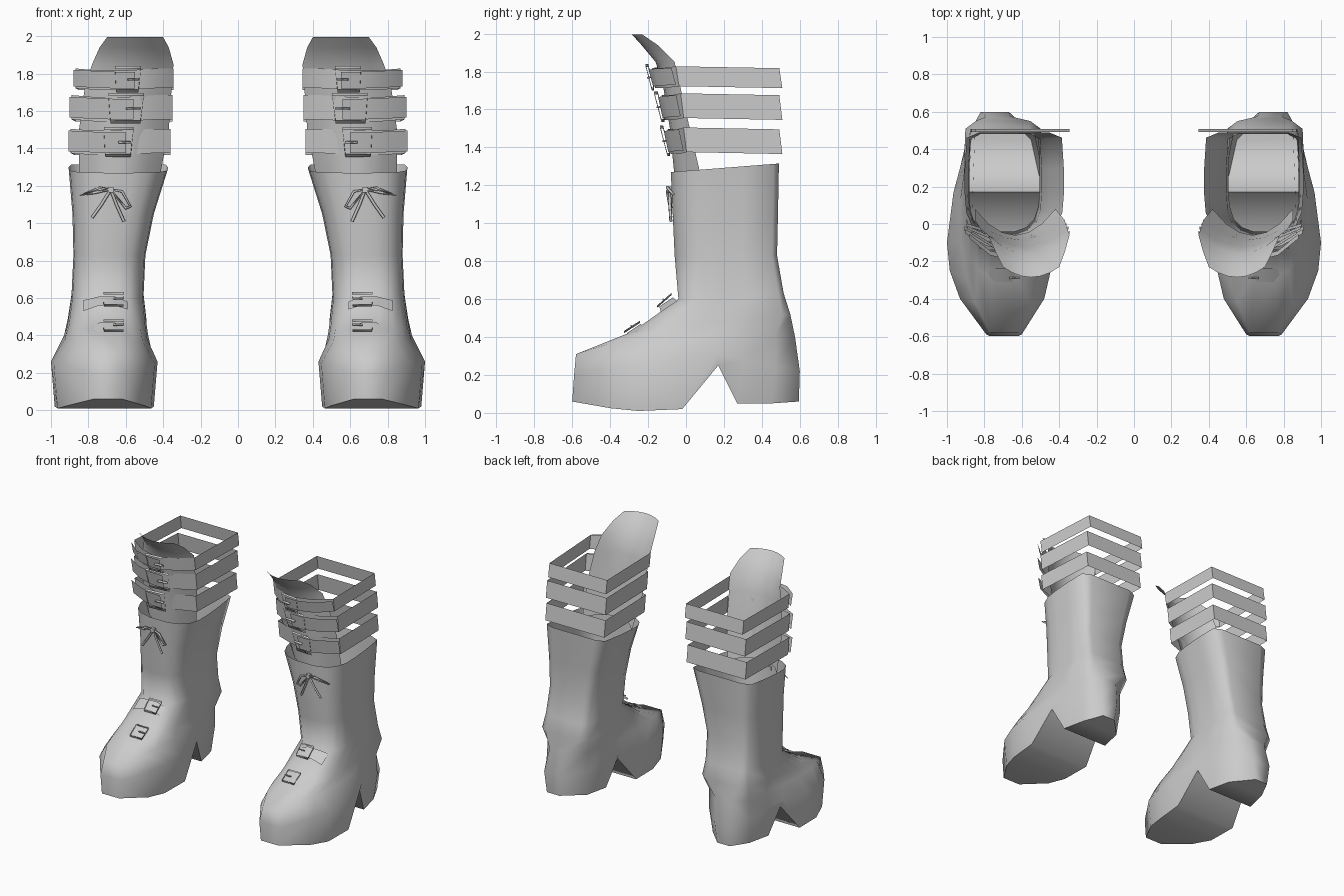
import bpy, bmesh, math
from mathutils import Matrix, Vector, Euler

cube = bpy.data.objects.get("Cube")
if cube:
    bpy.data.objects.remove(cube, do_unlink=True)

leather = bpy.data.materials.new("pale_grey")
leather.use_nodes = True
GREY = (0.6, 0.6, 0.6, 1)
leather.diffuse_color = GREY
leather.node_tree.nodes["Principled BSDF"].inputs["Base Color"].default_value = GREY


def finish(obj, angle=70):
    """Colour, smooth and mirror one part so that it appears on both boots."""
    obj.data.materials.append(leather)
    bpy.ops.object.select_all(action="DESELECT")
    obj.select_set(True)
    bpy.context.view_layer.objects.active = obj
    if obj.type == "MESH":
        bpy.ops.object.shade_smooth_by_angle(angle=math.radians(angle))
    mirror = obj.modifiers.new("other_boot", "MIRROR")
    mirror.use_mirror_merge = False
    return obj


def make_object(name, bm, angle=70):
    bmesh.ops.recalc_face_normals(bm, faces=bm.faces)
    mesh = bpy.data.meshes.new(name)
    bm.to_mesh(mesh)
    bm.free()
    obj = bpy.data.objects.new(name, mesh)
    bpy.context.collection.objects.link(obj)
    return finish(obj, angle)


def loft(bm, rows, closed):
    """Join rows of points with quads and return the vertex rows."""
    grid = [[bm.verts.new(p) for p in row] for row in rows]
    count = len(rows[0])
    for low, high in zip(grid, grid[1:]):
        for i in range(count if closed else count - 1):
            j = (i + 1) % count
            bm.faces.new((low[i], low[j], high[j], high[i]))
    return grid


def ring(stations):
    """Outer side front to back, then inner side back to front."""
    outer = [(xo, y, z) for y, z, xo, xi in stations]
    inner = [(xi, y, z) for y, z, xo, xi in stations]
    return outer + inner[::-1]


# Boot body: sole profile, widest foot line and top of the foot
foot = [(-.59, .2, .79, .6), (-.4, .24, .93, .48), (-.25, .25, .985, .445),
        (-.1, .26, 1, .43), (.17, .31, .965, .46), (.3, .28, .93, .49),
        (.47, .25, .89, .53), (.6, .22, .82, .67)]
upper = [(-.58, .31, .77, .62), (-.42, .36, .85, .55), (-.3, .37, .89, .51),
         (-.1, .38, .925, .485), (.12, .4, .93, .48), (.3, .4, .91, .49),
         (.47, .4, .88, .53), (.575, .4, .79, .66)]
sole_line = [(-.6, .06), (-.4, .025), (-.25, .01), (-.02, .02),
             (.17, .25), (.27, .05), (.45, .05), (.595, .06)]
sole = [(y, z, f[2] - .02, f[3] + .02) for (y, z), f in zip(sole_line, foot)]

# Shaft rings share one outline: depth fraction and width fraction
outline = [(0, .3), (.04, .62), (.12, .85), (.25, .97),
           (.42, 1), (.66, 1), (.95, .96), (1, .7)]


def shaft_ring(z_front, z_back, x_in, x_out, y_front, y_back):
    mid, half = (x_in + x_out) / 2, (x_out - x_in) / 2
    return [(y_front + (y_back - y_front) * d, z_front + (z_back - z_front) * d,
             mid + half * w, mid - half * w) for d, w in outline]


levels = [sole, foot, upper,
          shaft_ring(.43, .52, .49, .91, -.28, .55),
          shaft_ring(.6, .63, .505, .89, -.04, .515),
          shaft_ring(.83, .83, .495, .88, -.06, .48),
          shaft_ring(1.05, 1.05, .45, .885, -.07, .485),
          shaft_ring(1.27, 1.315, .375, .905, -.08, .49)]
bm = bmesh.new()
base = loft(bm, [ring(level) for level in levels], True)[0]
n = len(base)
for k in range(n // 2 - 1):
    bm.faces.new((base[k], base[k + 1], base[n - 2 - k], base[n - 1 - k]))
make_object("boot_body", bm)

# Tongue: curved sheet, each row is height, inner x, outer x, middle y, edge y
tongue_rows = [(1.24, .42, .85, -.06, .08), (1.5, .37, .85, -.085, .02),
               (1.72, .355, .82, -.12, -.03), (1.85, .345, .78, -.16, -.06),
               (1.94, .37, .74, -.235, -.15), (1.995, .4, .7, -.285, -.23)]
bm = bmesh.new()
rows = []
for z, x_in, x_out, y_mid, y_edge in tongue_rows:
    steps = [i / 3 - 1 for i in range(7)]
    rows.append([((x_in + x_out) / 2 + t * (x_out - x_in) / 2,
                  y_mid + (y_edge - y_mid) * t * t, z) for t in steps])
loft(bm, rows, False)
make_object("tongue", bm)


def buckle(name, centre, size, tilt, taper=.85, rim=.016):
    """Tapered rectangular frame with a pin across it."""
    w, h = size[0] / 2, size[1] / 2
    turn = Matrix.Translation(centre) @ Euler(tilt).to_matrix().to_4x4()
    bm = bmesh.new()
    corners = [(-w * taper, -h), (w * taper, -h), (w, h), (-w, h)]
    face = bm.faces.new([bm.verts.new((x, 0, z)) for x, z in corners])
    bmesh.ops.inset_individual(bm, faces=[face], thickness=rim)
    bmesh.ops.delete(bm, geom=[face], context="FACES_ONLY")
    pin = [(-w, -rim / 4), (0, -rim / 4), (0, rim / 4), (-w, rim / 4)]
    bm.faces.new([bm.verts.new((x * taper, -rim / 2, z)) for x, z in pin])
    bm.transform(turn)
    obj = make_object(name, bm, 30)
    solid = obj.modifiers.new("thickness", "SOLIDIFY")
    solid.thickness = rim
    solid.offset = 0


def ribbon(name, path, width, closed, lean=0):
    """Flat strap standing along a path, leaning in y towards its top."""
    bm = bmesh.new()
    rows = [[(x, y + s * lean, z + s * width / 2) for x, y, z in path]
            for s in (-1, 1)]
    loft(bm, rows, closed)
    return make_object(name, bm, 40)


# Calf straps, loose strap ends and their buckles
straps = [("lower", 1.43, .13, .36, .895, -.07, .64, (.16, .15)),
          ("middle", 1.61, .13, .35, .89, -.1, .6, (.19, .15)),
          ("top", 1.765, .105, .345, .87, -.15, .59, (.14, .13))]
for name, z, width, x_in, x_out, y_front, x_buckle, size in straps:
    side_y = y_front / 2 + .03
    path = [(x_in, .5, z), (x_in, side_y, z + .01),
            (x_in + .09, y_front + .03, z + .01), (x_buckle, y_front - .02, z),
            (x_out - .12, y_front + .03, z), (x_out, side_y, z + .01),
            (x_out - .02, .5, z)]
    ribbon(name + "_calf_strap", path, width, True, -.008)
    flap = [(x_buckle - .04, y_front - .035, z), (x_buckle + .06, y_front - .035, z),
            (x_out - .1, y_front - .005, z + .005), (x_out + .01, side_y - .02, z + .01)]
    ribbon(name + "_strap_end", flap, width * .85, False, -.012)
    buckle(name + "_calf_buckle", (x_buckle, y_front - .04, z + .005), size, (.25, 0, -.1))

# Instep straps: flap, thin band and small buckle
for name, y, z, tilt in (("toe", -.275, .445, -1.0), ("ankle", -.105, .585, -.85)):
    rise = Vector((0, .045, .03))
    centre = Vector((.7, y, z))
    bm = bmesh.new()
    rows = []
    for s in (-1, 1):
        rows.append([centre + rise * s * f + Vector((x, drop * .6, -drop))
                     for x, drop, f in ((-.11, .025, .7), (-.04, 0, .8),
                                        (.04, 0, .8), (.125, .025, .95))])
    loft(bm, rows, False)
    make_object(name + "_instep_strap", bm, 40)
    buckle(name + "_instep_buckle", centre + Vector((-.035, -.01, .008)),
           (.11, .1), (tilt, 0, 0), .95, .012)


# Lace bow: two loops, two tails and a knot
def cord(name, points, closed=False):
    curve = bpy.data.curves.new(name, "CURVE")
    curve.dimensions = "3D"
    curve.bevel_depth = .008
    curve.bevel_resolution = 0
    spline = curve.splines.new("POLY")
    spline.points.add(len(points) - 1)
    for point, (x, z, y) in zip(spline.points, points):
        point.co = (x, y, z, 1)
    spline.use_cyclic_u = closed
    obj = bpy.data.objects.new(name, curve)
    bpy.context.collection.objects.link(obj)
    finish(obj)


knot = (.68, 1.18, -.085)
cord("inner_bow_loop", [knot, (.62, 1.17, -.1), (.575, 1.09, -.085), (.6, 1.08, -.08)], True)
cord("outer_bow_loop", [knot, (.74, 1.19, -.1), (.84, 1.15, -.065), (.76, 1.165, -.085)], True)
cord("inner_bow_tail", [knot, (.65, 1.1, -.085), (.61, 1.01, -.08)])
cord("outer_bow_tail", [knot, (.73, 1.1, -.085), (.78, 1.03, -.08)])
bm = bmesh.new()
place = Matrix.Translation((knot[0], knot[2], knot[1])) @ Matrix.Scale(.03, 4)
bmesh.ops.create_cube(bm, size=1, matrix=place)
make_object("bow_knot", bm, 30)
